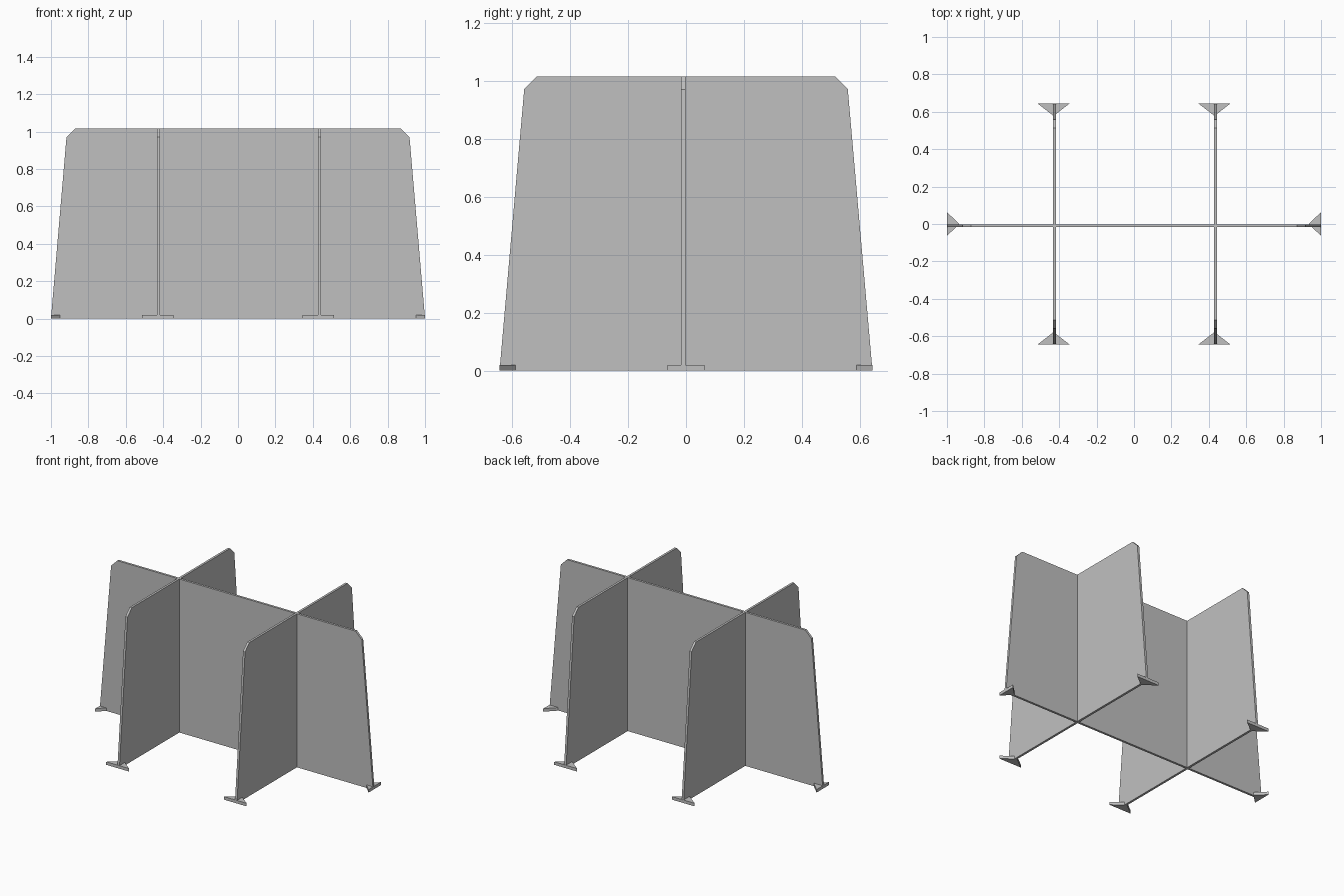
import bpy
import bmesh
from math import pi
from mathutils import Matrix

cube = bpy.data.objects.get("Cube")
if cube:
    bpy.data.objects.remove(cube, do_unlink=True)

# Single grey finish
grey = bpy.data.materials.new("board_grey")
grey.use_nodes = True
colour = (0.53, 0.53, 0.53, 1)
grey.diffuse_color = colour
grey.node_tree.nodes["Principled BSDF"].inputs["Base Color"].default_value = colour


def prism(name, outline, depth, matrix):
    """Extrude a closed outline and place it with a matrix."""
    bm = bmesh.new()
    face = bm.faces.new([bm.verts.new(p) for p in outline])
    ext = bmesh.ops.extrude_face_region(bm, geom=[face])
    moved = [v for v in ext["geom"] if isinstance(v, bmesh.types.BMVert)]
    bmesh.ops.translate(bm, verts=moved, vec=depth)
    bmesh.ops.transform(bm, verts=bm.verts, matrix=matrix)
    bmesh.ops.recalc_face_normals(bm, faces=bm.faces)
    mesh = bpy.data.meshes.new(name)
    bm.to_mesh(mesh)
    bm.free()
    mesh.materials.append(grey)
    obj = bpy.data.objects.new(name, mesh)
    bpy.context.collection.objects.link(obj)
    return obj


HEIGHT = 1.015
THICK = 0.015
CHAMFER = 0.045


def panel(name, half_base, half_top, matrix):
    """Tapered board with clipped top corners, standing along local x."""
    right = [(half_base, 0), (half_top, HEIGHT - CHAMFER), (half_top - CHAMFER, HEIGHT)]
    points = right + [(-x, z) for x, z in reversed(right)]
    outline = [(x, -THICK / 2, z) for x, z in points]
    return prism(name, outline, (0, THICK, 0), matrix)


def foot(name, half_width, reach, angle, x=0):
    """Triangular foot whose wide edge sits flush with the board end."""
    outline = [(reach, -half_width, 0), (reach, half_width, 0), (reach - 0.065, 0, 0)]
    matrix = Matrix.Translation((x, 0, 0)) @ Matrix.Rotation(angle, 4, "Z")
    return prism(name, outline, (0, 0, 0.02), matrix)


# Long board and its end feet
panel("long_panel", 1.0, 0.917, Matrix.Translation((0, -0.009, 0)))
foot("left_foot", 0.064, 1.0, 0)
foot("right_foot", 0.064, 1.0, pi)

# Two cross boards, each with a front and back foot
for side, x in (("left", 0.43), ("right", -0.43)):
    place = Matrix.Translation((x + 0.005, 0, 0)) @ Matrix.Rotation(pi / 2, 4, "Z")
    panel(side + "_cross_panel", 0.643, 0.558, place)
    foot(side + "_back_foot", 0.084, 0.643, pi / 2, x)
    foot(side + "_front_foot", 0.084, 0.643, -pi / 2, x)
